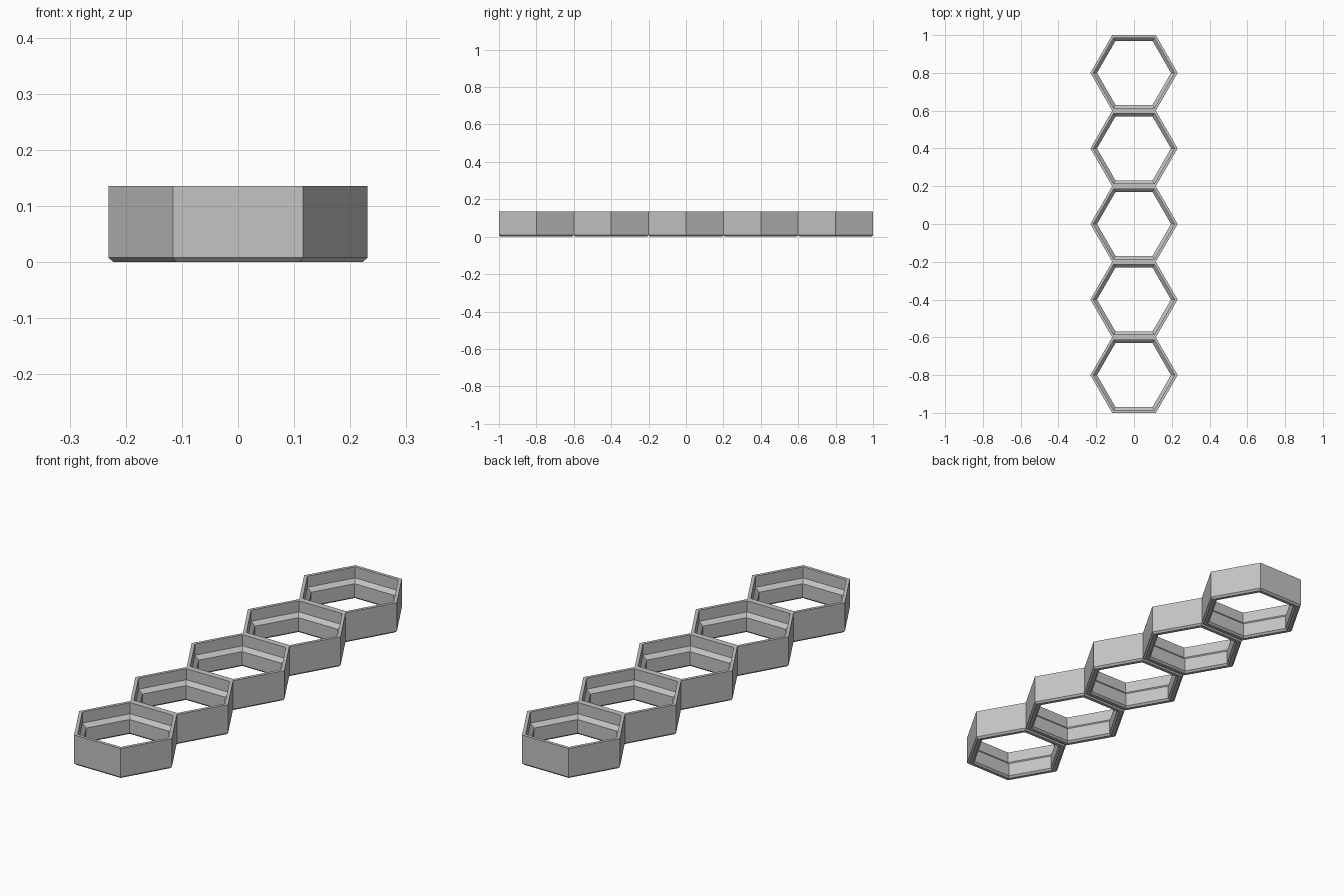
import bpy
import math

cube = bpy.data.objects.get("Cube")
if cube:
    bpy.data.objects.remove(cube, do_unlink=True)

# Single grey plastic
grey = bpy.data.materials.new("light_grey")
grey.use_nodes = True
colour = (0.55, 0.55, 0.55, 1)
grey.diffuse_color = colour
grey.node_tree.nodes["Principled BSDF"].inputs["Base Color"].default_value = colour

PITCH = 0.4
SIDES = 6

# Closed wall section: (distance from centre to flat, height)
SECTION = [
    (0.2, 0.008), (0.2, 0.136),        # outer wall
    (0.186, 0.136), (0.186, 0.086),    # rim and upper recess
    (0.1695, 0.069), (0.1695, 0.008),  # sloped ledge and lower bore
    (0.178, 0), (0.192, 0),            # chamfered foot
]


def hex_ring(name, y):
    """Sweep the wall section around a hexagon with flats facing front and back."""
    verts, faces = [], []
    n = len(SECTION)
    for i in range(SIDES):
        a = math.tau * i / SIDES
        for flat, z in SECTION:
            r = flat / math.cos(math.pi / SIDES)
            verts.append((r * math.cos(a), r * math.sin(a), z))
        for j in range(n):
            k, m = (i + 1) % SIDES, (j + 1) % n
            faces.append((i * n + j, k * n + j, k * n + m, i * n + m))
    mesh = bpy.data.meshes.new(name)
    mesh.from_pydata(verts, [], faces)
    mesh.materials.append(grey)
    ring = bpy.data.objects.new(name, mesh)
    ring.location.y = y
    bpy.context.collection.objects.link(ring)


# Row of five touching cells
for c in range(5):
    hex_ring(f"honeycomb_cell_{c + 1}", (c - 2) * PITCH)
